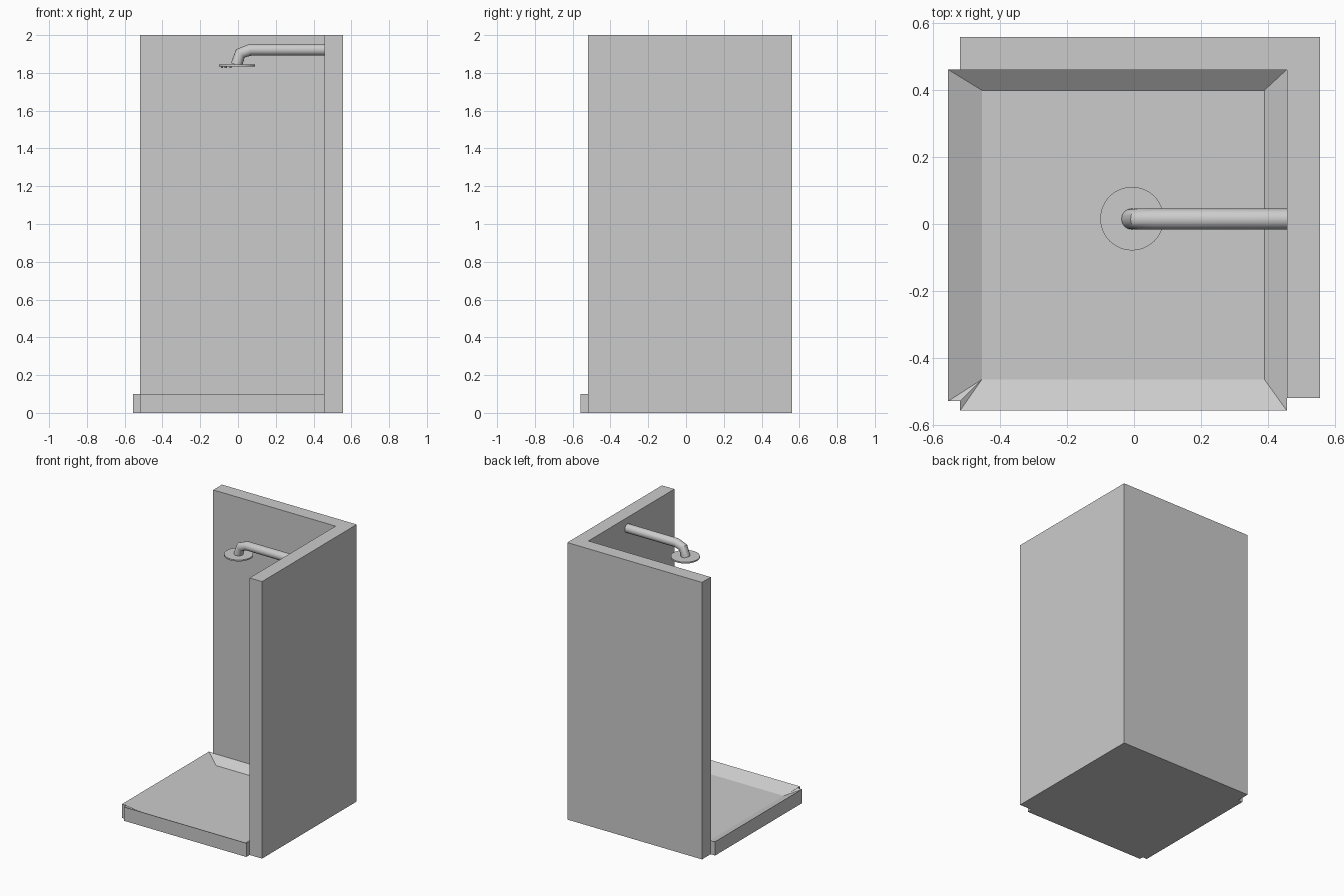
import bpy, bmesh, math

if "Cube" in bpy.data.objects:
    bpy.data.objects.remove(bpy.data.objects["Cube"])


def finish(name, bm):
    bmesh.ops.recalc_face_normals(bm, faces=bm.faces[:])
    mesh = bpy.data.meshes.new(name)
    bm.to_mesh(mesh)
    bm.free()
    obj = bpy.data.objects.new(name, mesh)
    bpy.context.collection.objects.link(obj)
    return obj


def cylinder(name, x, y, z0, z1, radius, sides):
    bpy.ops.mesh.primitive_cylinder_add(vertices=sides, radius=radius, depth=z1 - z0,
                                        location=(x, y, (z0 + z1) / 2))
    obj = bpy.context.object
    obj.name = name
    bpy.ops.object.shade_smooth_by_angle(angle=math.radians(30))
    return obj


# L-shaped pair of walls, extruded from its plan
plan = [(-0.52, 0.46), (0.457, 0.46), (0.457, -0.52), (0.556, -0.52), (0.556, 0.56), (-0.52, 0.56)]
bm = bmesh.new()
base = bm.faces.new([bm.verts.new((x, y, 0)) for x, y in plan])
ext = bmesh.ops.extrude_face_region(bm, geom=[base], use_keep_orig=True)
for v in ext["geom"]:
    if isinstance(v, bmesh.types.BMVert):
        v.co.z = 2
finish("walls", bm)

# Shower tray: notched rim sloping down to a flat floor
rim = [(-0.556, 0.462), (-0.556, -0.53), (-0.52, -0.53), (-0.52, -0.558), (0.457, -0.558), (0.457, 0.462)]
floor = [(-0.455, 0.40), (-0.455, -0.465), (0.39, -0.465), (0.39, 0.40)]
floor_of = [0, 1, 1, 1, 2, 3]    # floor corner that each rim corner slopes to
bm = bmesh.new()
low = [bm.verts.new((x, y, 0)) for x, y in rim]
top = [bm.verts.new((x, y, 0.1)) for x, y in rim]
inner = [bm.verts.new((x, y, 0.05)) for x, y in floor]
bm.faces.new(low)
bm.faces.new(inner)
for i in range(len(rim)):
    j = (i + 1) % len(rim)
    a, b = inner[floor_of[i]], inner[floor_of[j]]
    bm.faces.new((low[i], low[j], top[j], top[i]))
    bm.faces.new((top[i], top[j], a) if a is b else (top[i], top[j], b, a))
finish("shower_tray", bm)

# Bent pipe from the right wall
path = [(0.46, 1.922), (0.065, 1.922), (0.012, 1.903), (-0.008, 1.842)]
curve = bpy.data.curves.new("shower_arm", 'CURVE')
curve.dimensions = '3D'
curve.bevel_depth = 0.031
curve.bevel_resolution = 6
curve.use_fill_caps = True
spline = curve.splines.new('POLY')
spline.points.add(len(path) - 1)
for p, (x, z) in zip(spline.points, path):
    p.co = (x, 0.015, z, 1)
arm = bpy.data.objects.new("shower_arm", curve)
bpy.context.collection.objects.link(arm)
bpy.context.view_layer.objects.active = arm
arm.select_set(True)
bpy.ops.object.convert(target='MESH')
bpy.ops.object.shade_smooth_by_angle(angle=math.radians(40))

# Shower head disc with small nozzles underneath
cylinder("shower_head", -0.006, 0.016, 1.835, 1.845, 0.095, 48)
for i, x in enumerate((-0.085, -0.065, -0.04)):
    for k in range(-i, i + 1):
        cylinder("nozzle", x, 0.016 + 0.025 * k, 1.827, 1.836, 0.006, 8)
